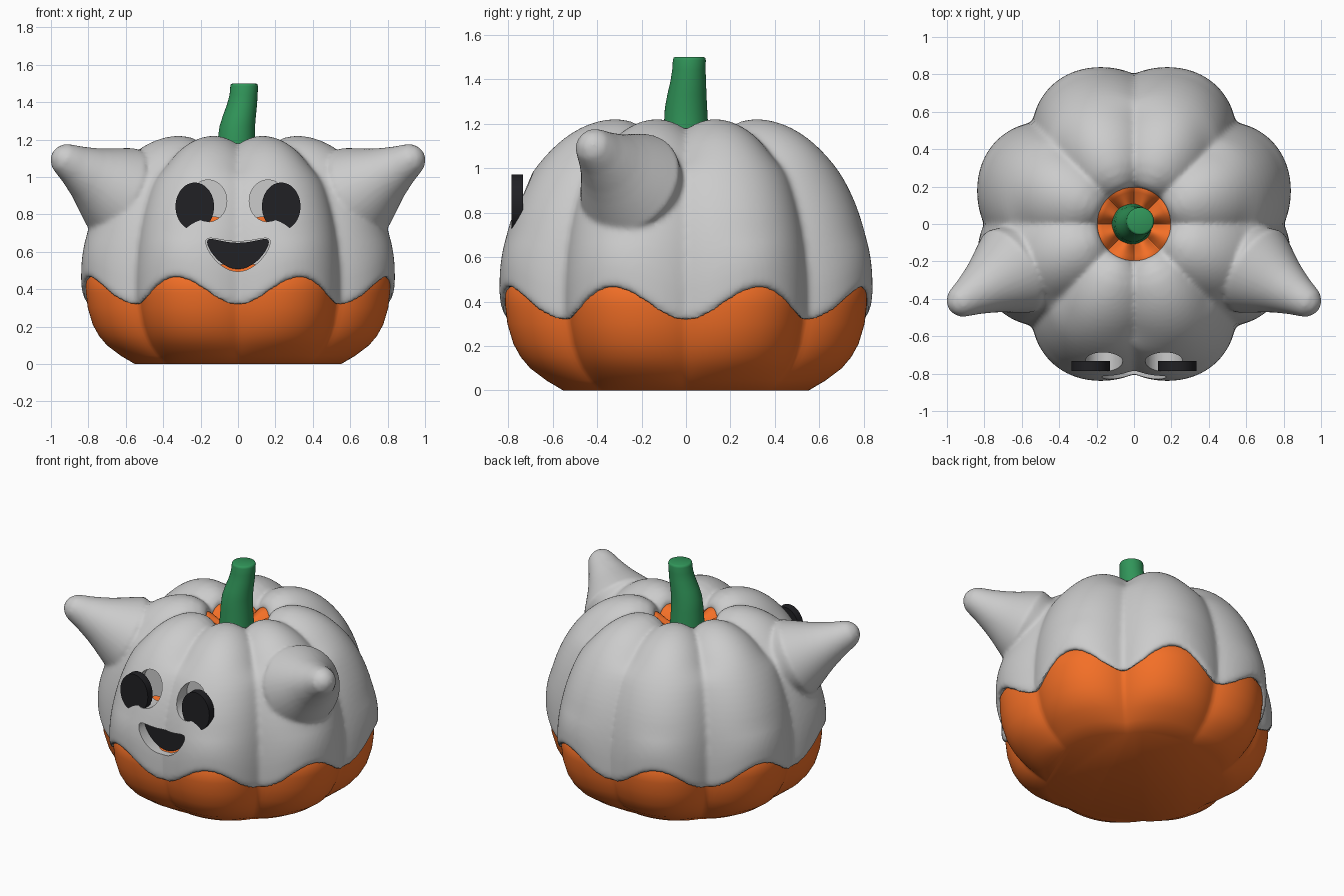
import bpy, bmesh
from math import sin, cos, pi
from mathutils import Vector

if "Cube" in bpy.data.objects:
    bpy.data.objects.remove(bpy.data.objects["Cube"])


def material(name, rgb):
    m = bpy.data.materials.new(name)
    m.diffuse_color = (*rgb, 1)
    m.use_nodes = True
    m.node_tree.nodes["Principled BSDF"].inputs["Base Color"].default_value = m.diffuse_color
    return m


ORANGE = material("orange", (0.9, 0.16, 0.02))
GREEN = material("green", (0.03, 0.3, 0.1))
BLACK = material("black", (0.015, 0.015, 0.018))


def loft(name, rings, mat=None, loop=False):
    """Skin a list of equal rings; cap the ends, or join last ring to first."""
    bm = bmesh.new()
    vs = [[bm.verts.new(p) for p in r] for r in rings]
    n = len(vs[0])
    pairs = list(zip(vs, vs[1:])) + ([(vs[-1], vs[0])] if loop else [])
    for a, b in pairs:
        for i in range(n):
            j = (i + 1) % n
            bm.faces.new((a[i], a[j], b[j], b[i]))
    if not loop:
        bm.faces.new(vs[0])
        bm.faces.new(vs[-1])
    bmesh.ops.recalc_face_normals(bm, faces=bm.faces)
    me = bpy.data.meshes.new(name)
    bm.to_mesh(me)
    bm.free()
    ob = bpy.data.objects.new(name, me)
    bpy.context.collection.objects.link(ob)
    if mat:
        me.materials.append(mat)
    return ob


def activate(*obs):
    bpy.ops.object.select_all(action='DESELECT')
    for o in obs:
        o.select_set(True)
    bpy.context.view_layer.objects.active = obs[0]


def smooth(ob, deg=40):
    activate(ob)
    bpy.ops.object.shade_smooth_by_angle(angle=deg * pi / 180)


def join(*obs):
    activate(*obs)
    bpy.ops.object.join()
    return obs[0]


def step(a, b, x):
    t = min(max((x - a) / (b - a), 0), 1)
    return t * t * (3 - 2 * t)


def lobed(R, Z, fade, N=240, hem=False):
    """One ring of the eight-lobed pumpkin; fade = radii where the lobes grow in."""
    pts = []
    for i in range(N):
        a = 2 * pi * i / N
        u = (sin(4 * a) ** 2 + 0.004) ** 0.4
        groove = (0.11 - 0.02 * cos(4 * a)) * max(0, 1 - u)
        r = R * (1 - groove * step(*fade, R))
        z = Z - 0.05 * max(0, 1 - u) * step(0.95, 1.12, Z)
        if hem and Z < 0.7:                      # scalloped lower edge
            e = 0.385 - 0.075 * cos(8 * a)
            z = e + (Z - 0.31) / 0.39 * (0.7 - e)
        pts.append((r * cos(a), r * sin(a), z))
    return pts


def prism(name, outline, y0, y1, mat=None):
    return loft(name, [[(x, y, z) for x, z in outline] for y in (y0, y1)], mat)


def oval(cx, cz, w, h, n=64, bend=0):
    return [(cx + w * cos(2 * pi * i / n),
             cz + h * sin(2 * pi * i / n) + bend * (w * cos(2 * pi * i / n)) ** 2)
            for i in range(n)]


# Orange pumpkin: lower bowl, hidden core and the dish around the stem
prof = [(0.565, 0), (0.65, 0.045), (0.73, 0.1), (0.775, 0.15), (0.81, 0.21),
        (0.838, 0.3), (0.848, 0.38), (0.85, 0.45), (0.82, 0.5), (0.72, 0.55), (0.5, 0.8),
        (0.3, 1.05), (0.24, 1.12), (0.21, 1.14), (0.17, 1.125), (0.12, 1.09), (0.04, 1.07)]
smooth(loft("pumpkin_body", [lobed(R, Z, (0.4, 0.8)) for R, Z in prof], ORANGE), 60)

# Grey cover: rounded hem, domed outside, lip of the top hole, inner side
outer = [(0.335 + 0.54 * cos(t), 0.42 + 0.8 * sin(t))
         for t in [i * pi / 2 / 24 for i in range(25)]]
cover = [(0.835, 0.335), (0.842, 0.318), (0.856, 0.31), (0.868, 0.325), (0.875, 0.36)] + outer
cover += [(0.28, 1.212), (0.23, 1.19), (0.2, 1.16), (0.193, 1.13), (0.205, 1.1)]
cover += [(0.26 + 0.48 * cos(t), 0.42 + 0.68 * sin(t))
          for t in [i * pi / 2 / 10 for i in range(10, 0, -1)]]
cover += [(0.8, 0.47), (0.83, 0.42)]
shell = loft("ghost_cover", [lobed(R, Z, (0.2, 0.45), hem=True) for R, Z in cover], loop=True)

# Raised pointed hands
hand_prof = [(-0.086, 0.012), (-0.077, 0.04), (-0.045, 0.075), (0, 0.092), (0.05, 0.108),
             (0.1, 0.128), (0.15, 0.149), (0.2, 0.174), (0.28, 0.218), (0.34, 0.25), (0.44, 0.22)]
hands = []
for s in (-1, 1):
    tip = Vector((0.917 * s, -0.41, 1.09))
    axis = Vector((0.82 * s, -0.5, 0.5)).normalized()
    u = axis.orthogonal().normalized()
    v = axis.cross(u)
    hands.append(loft("hand", [[tip - axis * t + (u * cos(k * pi / 24) + v * sin(k * pi / 24)) * r
                                for k in range(48)] for t, r in hand_prof]))
shell = join(shell, *hands)

# Eye sockets and mouth opening cut into the cover
cutter = join(prism("face_cutter", oval(0, 0.575, 0.172, 0.08, bend=2.6), -1.0, -0.72),
              *[prism("socket_cutter", oval(s * 0.16, 0.872, 0.1, 0.112), -1.0, -0.635)
                for s in (-1, 1)])
cutter.hide_render = True

m = shell.modifiers.new("fuse", 'REMESH')
m.mode = 'VOXEL'
m.voxel_size = 0.013
m = shell.modifiers.new("soften", 'SMOOTH')
m.factor = 0.5
m.iterations = 6
m = shell.modifiers.new("face", 'BOOLEAN')
m.operation = 'DIFFERENCE'
m.solver = 'EXACT'
m.object = cutter
activate(shell)
for name in ("fuse", "soften", "face"):
    bpy.ops.object.modifier_apply(modifier=name)
bpy.data.objects.remove(cutter)
smooth(shell, 42)

# Black eyes and mouth
for side, s in (("left", 1), ("right", -1)):
    smooth(prism("eye_" + side, oval(s * 0.231, 0.842, 0.103, 0.128), -0.785, -0.733, BLACK))
smooth(prism("mouth", oval(0, 0.578, 0.165, 0.07, bend=2.7), -0.765, -0.70, BLACK))

# Leaning stem
stem = [(1.06, -0.01, 0, 0.108), (1.2, -0.009, 0, 0.099), (1.27, -0.004, 0, 0.095),
        (1.33, 0.008, 0.004, 0.088), (1.39, 0.022, 0.01, 0.08), (1.44, 0.03, 0.013, 0.075),
        (1.485, 0.033, 0.015, 0.074), (1.496, 0.033, 0.015, 0.071), (1.5, 0.033, 0.015, 0.063)]
smooth(loft("stem", [[(x + r * cos(k * pi / 24), y + r * sin(k * pi / 24), z)
                      for k in range(48)] for z, x, y, r in stem], GREEN), 50)
